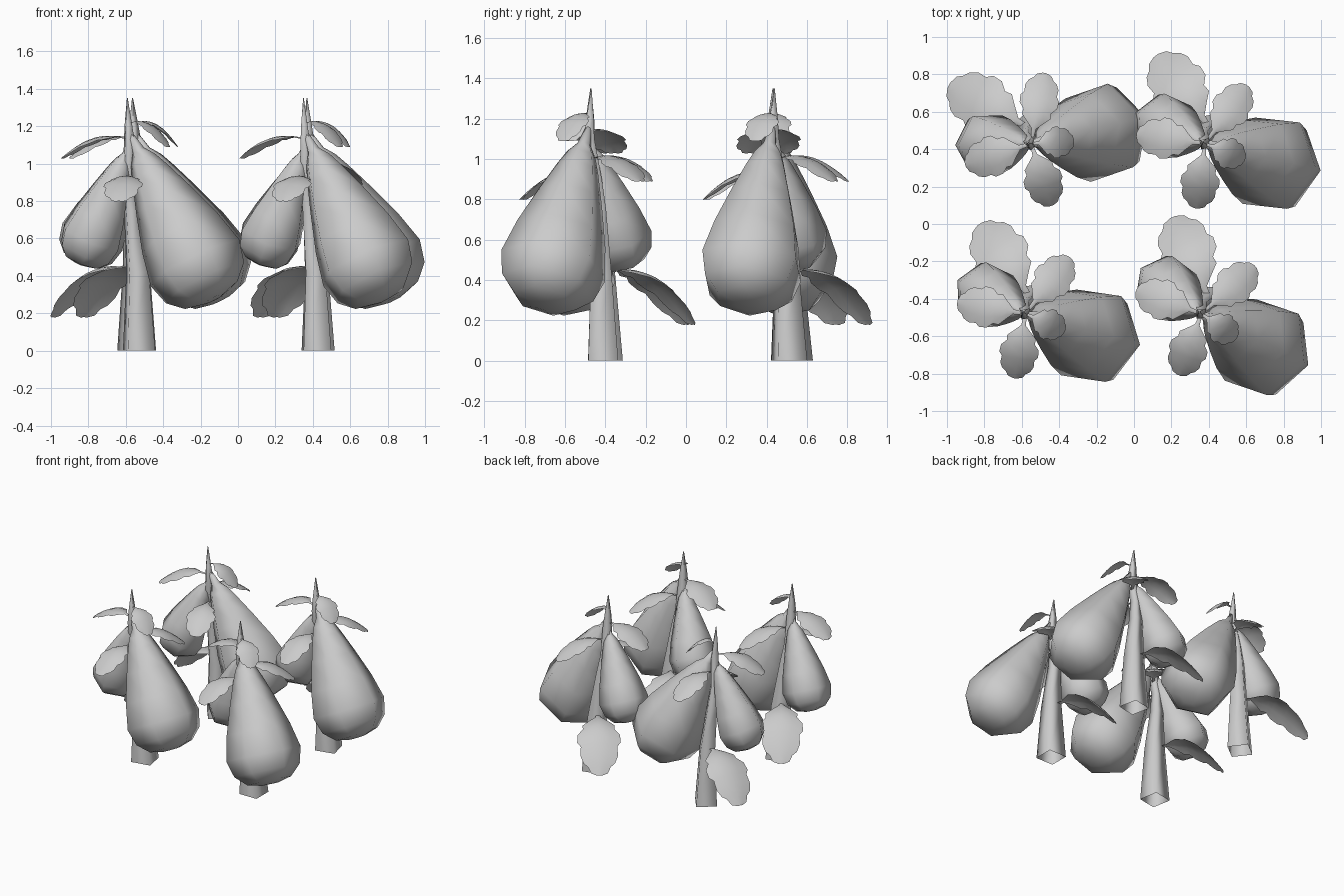
import bpy, bmesh
from math import sin, cos, pi, radians
from mathutils import Vector, Matrix

if "Cube" in bpy.data.objects:
    bpy.data.objects.remove(bpy.data.objects["Cube"])


def mesh_from(name, rings, closed, cap=False, sharp=180):
    """Skin a list of point rings (or open rows) with quads."""
    bm = bmesh.new()
    rows = [[bm.verts.new(p) for p in ring] for ring in rings]
    n = len(rows[0])
    for a, b in zip(rows, rows[1:]):
        for i in range(n if closed else n - 1):
            j = (i + 1) % n
            bm.faces.new((a[i], a[j], b[j], b[i]))
    if cap:
        bm.faces.new(rows[0])
        bm.faces.new(rows[-1])
    bmesh.ops.recalc_face_normals(bm, faces=bm.faces)
    for f in bm.faces:
        f.smooth = True
    for e in bm.edges:
        if len(e.link_faces) == 2 and e.calc_face_angle() > radians(sharp):
            e.smooth = False
    me = bpy.data.meshes.new(name)
    bm.to_mesh(me)
    bm.free()
    return me


def stem():
    # four-sided tapering stem: x, y, z, half width
    path = [(.065, .07, 0, .074), (.055, .06, .42, .052), (.02, .05, .75, .034),
            (.0, .035, .9, .028), (.0, .0, 1.1, .026), (-.005, .005, 1.2, .018),
            (-.01, .01, 1.35, .002)]
    rings = []
    for x, y, z, h in path:
        rings.append([(x + h * sx, y + h * sy, z)
                      for sx, sy in ((-1, -1), (1, -1), (1, 1), (-1, 1))])
    return mesh_from("stem", rings, True)


def fruit(name, azimuth, r0, z0, size, fat, tilt, spin, sides=6):
    # pear-shaped lathe with a thin stalk, hung on a slanted axis
    profile = [(-.1, .015), (.0, .035), (.06, .075), (.14, .108), (.3, .165),
               (.5, .23), (.68, .27), (.8, .238), (.875, .16), (.9, .06)]
    a, tilt = radians(azimuth), radians(tilt)
    out = Vector((cos(a), sin(a), 0))
    side = Vector((-sin(a), cos(a), 0))
    up = Vector((0, 0, 1))
    axis = out * sin(tilt) - up * cos(tilt)
    across = out * cos(tilt) + up * sin(tilt)
    start = out * r0 + up * z0
    angles = [radians(spin) + k * 2 * pi / sides for k in range(sides)]
    rings = []
    for t, r in profile:
        r *= size * fat
        rings.append([start + axis * t * size + across * r * cos(q) + side * r * sin(q)
                      for q in angles])
    return mesh_from(name, rings, True, cap=True)


def leaf(name, azimuth, base, length, drop, width, power=2.1):
    # scalloped drooping blade with a raised midrib
    outline = [(0, .07), (.18, .12), (.27, .42), (.36, .74), (.44, .72), (.52, .97),
               (.63, 1), (.69, .84), (.79, .86), (.87, .72), (.91, .52),
               (.97, .38), (1, .1)]
    rot = Matrix.Rotation(radians(azimuth), 3, 'Z')
    rows = []
    for u, w in outline:
        h = w * width / 2
        z = .09 * length * sin(pi * u) - drop * u ** power
        rows.append([Vector(base) + rot @ Vector((u * length, s * h, z - .25 * h * s * s))
                     for s in (-1, -.5, 0, .5, 1)])
    return mesh_from(name, rows, False)


parts = [
    stem(),
    fruit("large_fruit", -29, .05, 1.07, 1.0, 1.0, 28, 9),
    fruit("small_fruit", 143, .025, 1.045, .71, .92, 25, 0),
    leaf("low_leaf", 114, (.05, .06, .43), .5, .25, .31, 2.4),
    leaf("back_leaf", 41, (.01, .01, 1.0), .37, .11, .21),
    leaf("front_leaf", 250, (0, 0, .92), .35, .12, .21),
    leaf("top_leaf", -35, (0, 0, 1.22), .23, .13, .17),
    leaf("side_leaf", 160, (0, 0, 1.13), .37, .1, .22),
]

# four plants: position of the stem top and turn
plants = [("front_right", .36, -.48, 0), ("front_left", -.58, -.48, 10.5),
          ("back_right", .38, .43, 12.5), ("back_left", -.55, .43, 38)]
for label, x, y, turn in plants:
    for me in parts:
        ob = bpy.data.objects.new(f"{label}_{me.name}", me)
        ob.location = (x, y, 0)
        ob.rotation_euler.z = radians(turn)
        bpy.context.collection.objects.link(ob)
